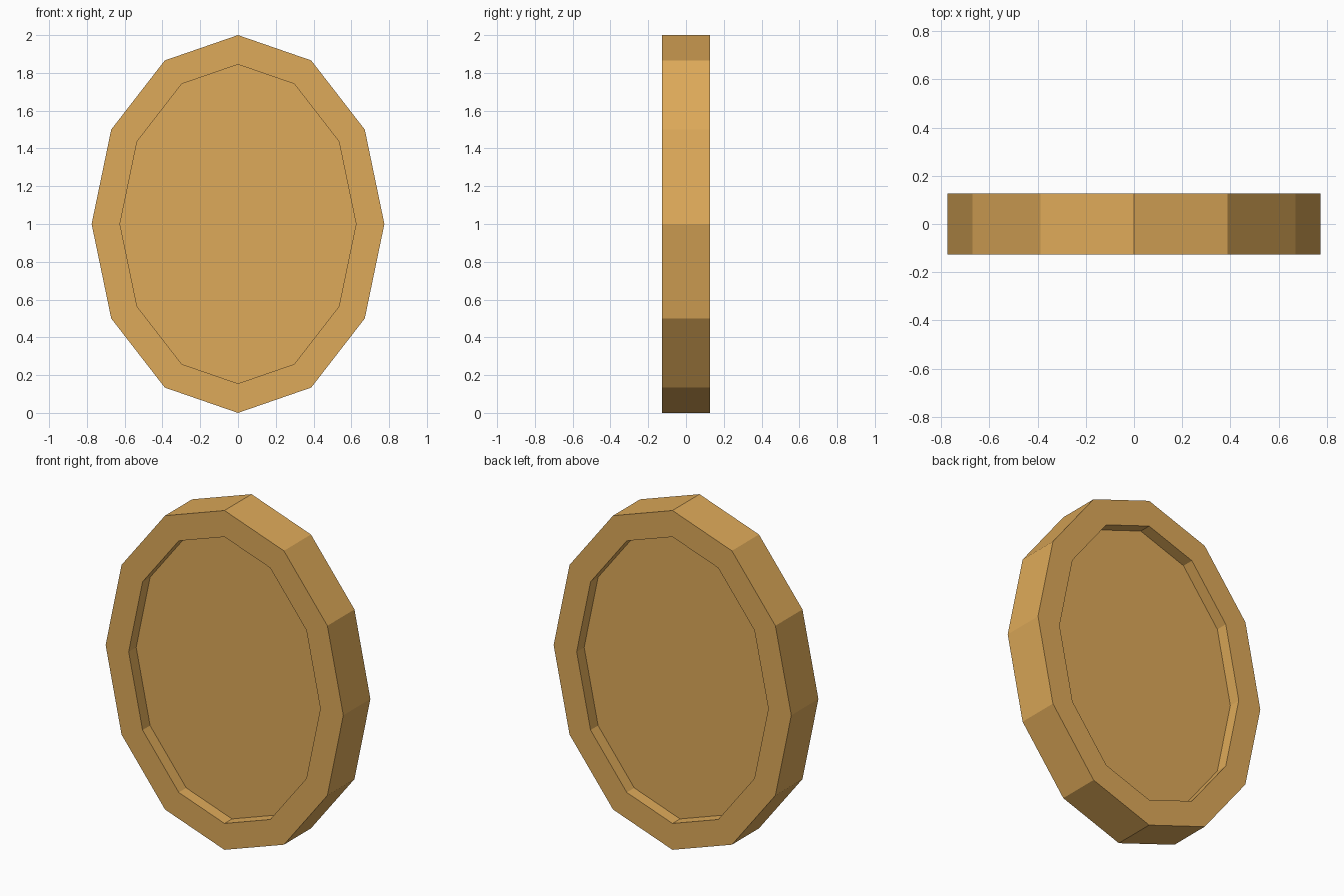
import bpy, bmesh
from math import pi
from mathutils import Matrix, Vector

if "Cube" in bpy.data.objects:
    bpy.data.objects.remove(bpy.data.objects["Cube"], do_unlink=True)

THICKNESS, RIM, RECESS = 0.252, 0.147, 0.07

gold = bpy.data.materials.new("warm gold")
gold.use_nodes = True
colour = (0.73, 0.4, 0.1, 1)
gold.diffuse_color = colour
gold.node_tree.nodes["Principled BSDF"].inputs["Base Color"].default_value = colour

# Twelve-sided oval disc, standing upright with a corner at the top
bm = bmesh.new()
stand = (Matrix.Translation((0, 0, 1)) @ Matrix.Diagonal((0.775, 1, 1, 1))
         @ Matrix.Rotation(pi / 2, 4, "X"))
bmesh.ops.create_cone(bm, cap_ends=True, segments=12, radius1=1, radius2=1,
                      depth=THICKNESS, matrix=stand)
bmesh.ops.recalc_face_normals(bm, faces=bm.faces)

# Raised rim and sunken panel on the front and the back
caps = [f for f in bm.faces if len(f.verts) == 12]
bmesh.ops.inset_individual(bm, faces=caps, thickness=RIM, use_even_offset=True)
panels = bmesh.ops.extrude_discrete_faces(bm, faces=caps)["faces"]
for panel in panels:
    inward = Vector((0, -RECESS if panel.calc_center_median().y > 0 else RECESS, 0))
    bmesh.ops.translate(bm, verts=panel.verts, vec=inward)
bmesh.ops.recalc_face_normals(bm, faces=bm.faces)

mesh = bpy.data.meshes.new("coin")
bm.to_mesh(mesh)
bm.free()
mesh.materials.append(gold)
coin = bpy.data.objects.new("coin", mesh)
bpy.context.collection.objects.link(coin)
